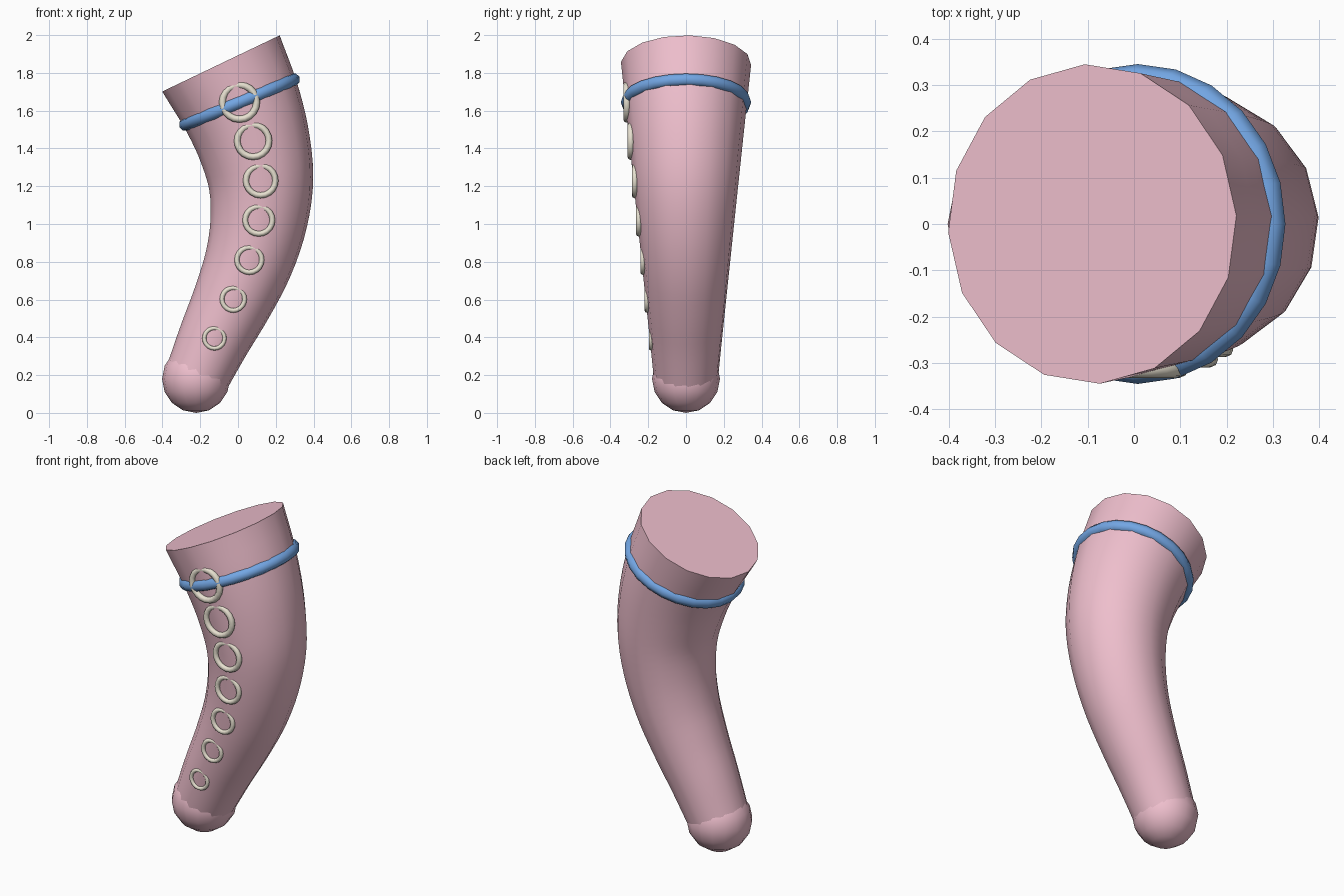
import bpy, bmesh, math
from mathutils import Vector, Matrix

if "Cube" in bpy.data.objects:
    bpy.data.objects.remove(bpy.data.objects["Cube"])


def material(name, rgb):
    m = bpy.data.materials.new(name)
    m.diffuse_color = (*rgb, 1)
    m.use_nodes = True
    m.node_tree.nodes["Principled BSDF"].inputs["Base Color"].default_value = m.diffuse_color
    return m


pink = material("pink_skin", (0.86, 0.52, 0.61))
blue = material("blue_band", (0.17, 0.38, 0.77))
bone = material("cream_ring", (0.80, 0.75, 0.63))

# Centre line of the arm (x, z), tip to cut end
path = [Vector((x, 0, z)) for x, z in [
    (-0.222, 0.18), (-0.125, 0.395), (-0.025, 0.602), (0.06, 0.81), (0.11, 1.02),
    (0.12, 1.23), (0.08, 1.44), (0.008, 1.645), (-0.09, 1.85)]]
LAST = len(path) - 1
ext = [2 * path[0] - path[1]] + path + [2 * path[-1] - path[-2]]


def spot(s):
    """Position and tangent on the smooth centre line, s in 0..LAST."""
    i = min(int(s), LAST - 1)
    t = s - i
    a, b, c, d = ext[i:i + 4]
    p = 0.5 * (2*b + (c - a)*t + (2*a - 5*b + 4*c - d)*t*t + (3*b - a - 3*c + d)*t**3)
    q = 0.5 * ((c - a) + 2*(2*a - 5*b + 4*c - d)*t + 3*(3*b - a - 3*c + d)*t*t)
    return p, q.normalized()


def radius(s):
    return 0.17 + (0.345 - 0.17) * s / LAST


def finish(ob, name, mat, angle=40):
    ob.name = name
    ob.data.materials.clear()
    ob.data.materials.append(mat)
    bpy.ops.object.select_all(action='DESELECT')
    ob.select_set(True)
    bpy.context.view_layer.objects.active = ob
    bpy.ops.object.shade_smooth_by_angle(angle=math.radians(angle))


def torus(name, loc, axis, major, minor, mat, segs, sides):
    bpy.ops.mesh.primitive_torus_add(major_segments=segs, minor_segments=sides,
                                     major_radius=major, minor_radius=minor)
    ob = bpy.context.object
    ob.matrix_world = Matrix.Translation(loc) @ axis.to_track_quat('Z', 'Y').to_matrix().to_4x4()
    finish(ob, name, mat, 80)


# Tapered curved arm
SIDES, STEPS = 16, 32
bm = bmesh.new()
rings = []
for k in range(STEPS + 1):
    s = LAST * k / STEPS
    p, t = spot(s)
    u, v = Vector((t.z, 0, -t.x)), Vector((0, 1, 0))
    ring = []
    for j in range(SIDES):
        a = 2 * math.pi * j / SIDES + math.radians(3)
        ring.append(bm.verts.new(p + radius(s) * (u * math.cos(a) + v * math.sin(a))))
    rings.append(ring)
for r0, r1 in zip(rings, rings[1:]):
    for j in range(SIDES):
        n = (j + 1) % SIDES
        bm.faces.new((r0[j], r0[n], r1[n], r1[j]))
bm.faces.new(rings[0][::-1])
bm.faces.new(rings[-1])
bmesh.ops.recalc_face_normals(bm, faces=bm.faces)
me = bpy.data.meshes.new("arm")
bm.to_mesh(me)
bm.free()
arm = bpy.data.objects.new("arm", me)
bpy.context.collection.objects.link(arm)
finish(arm, "arm", pink)

# Rounded tip
bpy.ops.mesh.primitive_uv_sphere_add(segments=16, ring_count=8, radius=0.18,
                                     location=(path[0].x, 0, 0.18))
finish(bpy.context.object, "rounded_tip", pink, 60)

# Band near the cut end
p, t = spot(7)
torus("band", p, t, 0.31, 0.035, blue, 24, 8)

# Sucker rings up the front, half sunk into the arm
for i in range(1, LAST):
    p, r = path[i], radius(i)
    torus(f"sucker_ring_{i}", p + Vector((0, -0.97 * r, 0)), Vector((0, -1, 0)),
          0.28 * r, 0.057 * r, bone, 20, 8)
